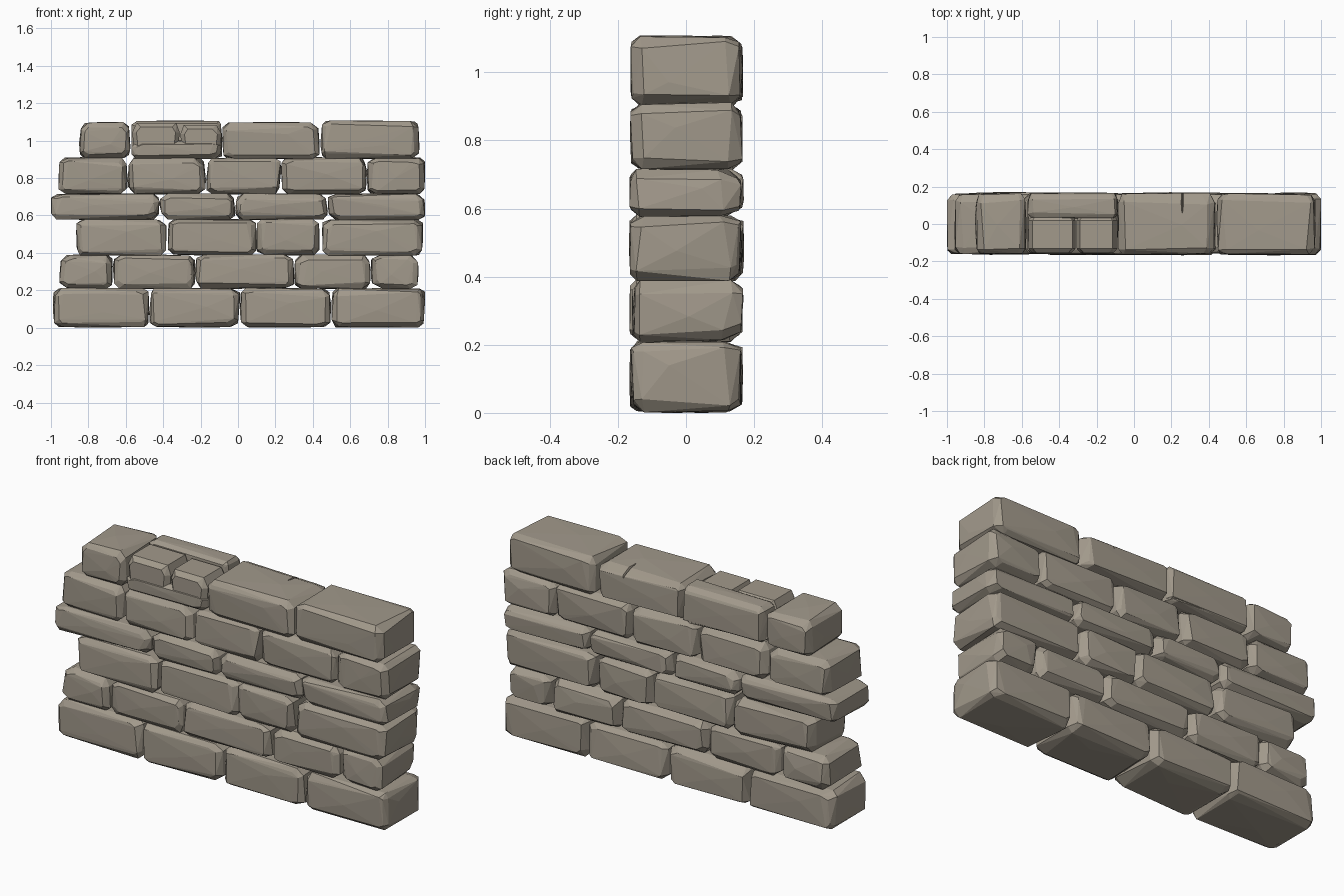
import bpy, bmesh, random
from mathutils import Vector

if "Cube" in bpy.data.objects:
    bpy.data.objects.remove(bpy.data.objects["Cube"])

random.seed(11)
R = random.uniform

mat = bpy.data.materials.new("stone")
mat.diffuse_color = (0.36, 0.32, 0.26, 1)
mat.use_nodes = True
mat.node_tree.nodes["Principled BSDF"].inputs["Base Color"].default_value = mat.diffuse_color


def hull_object(name, points):
    """Flat-faced convex solid around the points."""
    bm = bmesh.new()
    for p in points:
        bm.verts.new(p)
    res = bmesh.ops.convex_hull(bm, input=bm.verts)
    junk = {e for k in ("geom_interior", "geom_unused") for e in res[k]
            if isinstance(e, bmesh.types.BMVert)}
    bmesh.ops.delete(bm, geom=list(junk), context='VERTS')
    bmesh.ops.recalc_face_normals(bm, faces=bm.faces)
    me = bpy.data.meshes.new(name)
    bm.to_mesh(me)
    bm.free()
    me.materials.append(mat)
    ob = bpy.data.objects.new(name, me)
    bpy.context.collection.objects.link(ob)
    return ob


def stone(name, x0, x1, y0, y1, z0, z1, k=1.0):
    """Roughly hewn block: box with uneven chamfers and crowned faces."""
    c = Vector(((x0 + x1) / 2, (y0 + y1) / 2, (z0 + z1) / 2))
    h = Vector((x1 - x0, y1 - y0, z1 - z0)) / 2
    pts = []
    for sx in (-1, 1):
        for sy in (-1, 1):
            for sz in (-1, 1):
                s = Vector((sx, sy, sz))
                b = 1.5 if sy > 0 else 1.0        # the back is rougher

                def put(ax, ay, az):
                    q = h - Vector((ax, ay, az))
                    pts.append(c + Vector(s[i] * q[i] for i in range(3)))
                cx, cy, cz = R(.02, .035) * k, R(.02, .04) * k * b, R(.018, .032) * k
                put(R(0, .012) * k, cy, cz * R(.9, 1.6))                 # end face
                put(cx * R(.9, 1.9), cy * R(.8, 1.3), R(0, .007) * k)    # bed face
                put(cx * R(1.4, 2.4), R(0, .01) * k * b, cz)             # front / back face
                put(cx, R(0, .01) * k * b, cz * R(1.2, 1.9))
    # crowns in the middle of each face
    for i in range(3):
        for sg in (-1, 1):
            p = Vector(R(-.35, .35) * h[j] for j in range(3))
            p[i] = sg * h[i]
            pts.append(c + p)
    return hull_object(name, pts)


# courses: bottom z, top z, list of (x start, x end)
courses = [
    (0.0, .212, [(-.99, -.475), (-.475, .01), (.01, .498), (.50, 1.0)]),
    (.208, .392, [(-.955, -.67), (-.67, -.228), (-.23, .30), (.30, .71), (.71, .965)]),
    (.385, .582, [(-.865, -.382), (-.375, .10), (.10, .437), (.45, .99)]),
    (.575, .718, [(-1.0, -.42), (-.42, -.015), (-.015, .48), (.48, 1.0)]),
    (.712, .912, [(-.96, -.59), (-.59, -.172), (-.17, .23), (.23, .69), (.69, 1.0)]),
    (.902, 1.10, [(-.85, -.575), None, (-.085, .435), (.44, .97)]),
]
blocks = {}
for r, (z0, z1, spans) in enumerate(courses, 1):
    for n, span in enumerate(spans, 1):
        if span:
            first = R(.155, .168)
            blocks[r, n] = stone(f"course_{r}_stone_{n}", *span, -first, R(.16, .172), z0,
                                 z1 + (.008 if (r, n) == (6, 4) else 0))

# broken stone in the top course: low base, back slab and two front lumps
stone("broken_stone_base", -.57, -.085, -.16, .165, .902, 1.0, .9)
stone("broken_stone_back", -.57, -.085, .03, .168, .91, 1.108, .7)


def lump(name, x0, x1, cut0, cut1, top):
    """Front lump whose inner side slopes down to the crack."""
    pts = []
    for y, i in ((-.155, .022), (-.13, 0), (.02, 0), (.045, .02)):
        pts += [(x0 + i + cut0 * .9, y, top - i), (x1 - i - cut1 * .9, y, top - i),
                (x0 + i, y, top - .05), (x1 - i, y, top - .05),
                (x0 + i + .01, y, .925 + i), (x1 - i - .01, y, .925 + i),
                (x0 + i + .04, y, .905 + i), (x1 - i - .04, y, .905 + i)]
    hull_object(name, pts)


lump("broken_stone_left", -.565, -.312, .025, .02, 1.095)
lump("broken_stone_right", -.308, -.088, .02, .03, 1.085)

# small crack across the back top edge of the third coping stone
cutter = hull_object("crack_cutter", [(.235, .2, 1.12), (.285, .2, 1.12), (.26, .2, 1.04),
                                      (.25, .05, 1.12), (.265, .05, 1.12), (.258, .06, 1.09)])
cutter.hide_render = True
cutter.display_type = 'WIRE'
mod = blocks[6, 3].modifiers.new("crack", 'BOOLEAN')
mod.operation = 'DIFFERENCE'
mod.object = cutter
